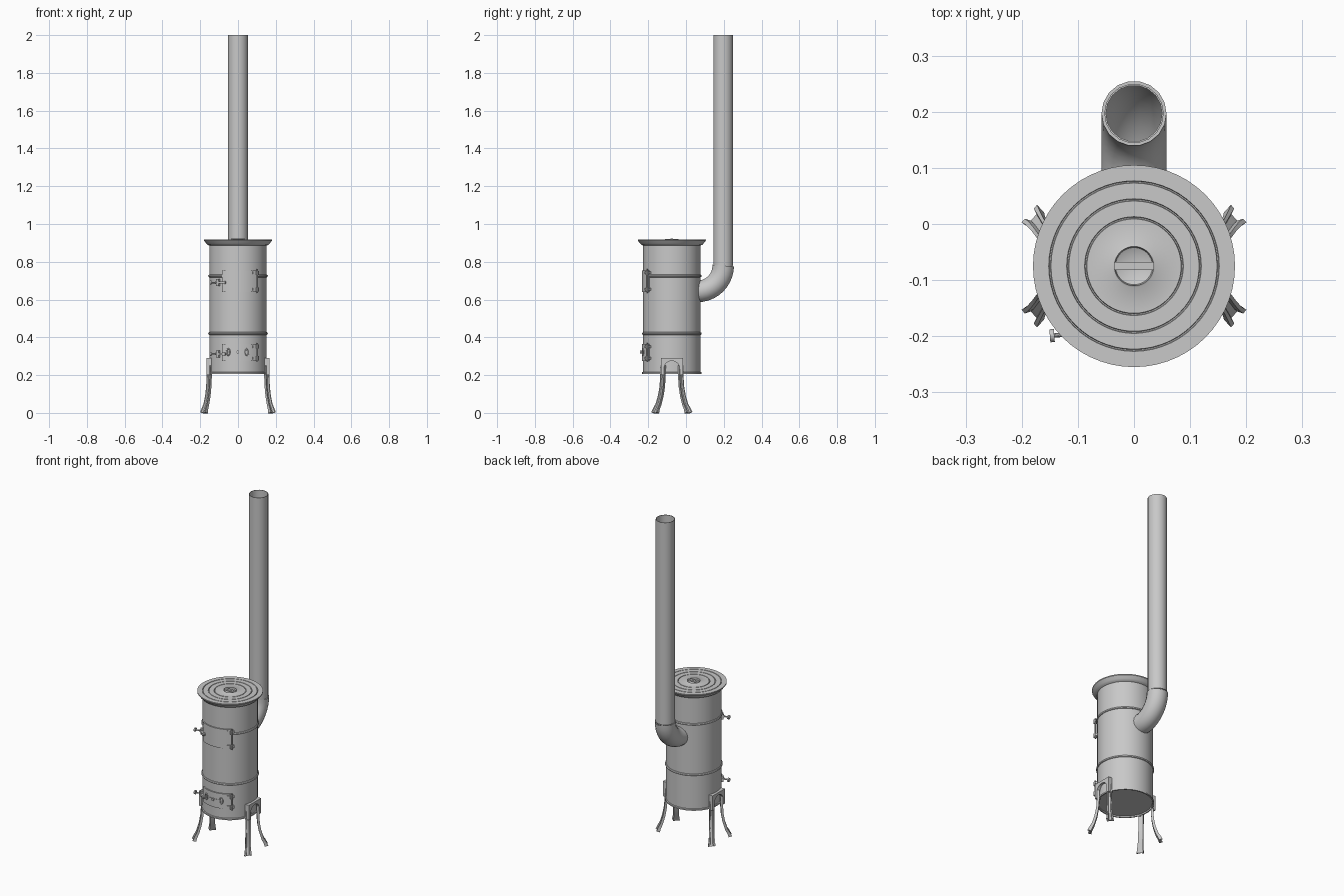
import bpy, bmesh, math
from mathutils import Vector

cube = bpy.data.objects.get("Cube")
if cube:
    bpy.data.objects.remove(cube)

iron = bpy.data.materials.new("grey_iron")
iron.use_nodes = True
iron.diffuse_color = (0.58, 0.58, 0.58, 1)
iron.node_tree.nodes["Principled BSDF"].inputs["Base Color"].default_value = (0.58, 0.58, 0.58, 1)

CY = -0.075      # y of the stove body axis
R = 0.152        # body radius
TAU = math.tau


def finish(name, bm):
    bmesh.ops.recalc_face_normals(bm, faces=bm.faces)
    mesh = bpy.data.meshes.new(name)
    bm.to_mesh(mesh)
    bm.free()
    obj = bpy.data.objects.new(name, mesh)
    bpy.context.collection.objects.link(obj)
    mesh.materials.append(iron)
    bpy.ops.object.select_all(action='DESELECT')
    obj.select_set(True)
    bpy.context.view_layer.objects.active = obj
    bpy.ops.object.shade_smooth_by_angle(angle=math.radians(35))
    return obj


def skin(bm, rings, loop=False):
    """Bridge consecutive closed rings of points with quads."""
    rows = [[bm.verts.new(p) for p in ring] for ring in rings]
    pairs = list(zip(rows, rows[1:])) + ([(rows[-1], rows[0])] if loop else [])
    for a, b in pairs:
        n = len(a)
        for i in range(n):
            bm.faces.new((a[i], a[(i + 1) % n], b[(i + 1) % n], b[i]))
    return rows


def lathe(name, profile, cy=CY, segs=48, loop=False):
    bm = bmesh.new()
    skin(bm, [[(r * math.cos(TAU * i / segs), cy + r * math.sin(TAU * i / segs), z)
               for i in range(segs)] for r, z in profile], loop)
    bmesh.ops.remove_doubles(bm, verts=bm.verts, dist=1e-5)
    return finish(name, bm)


def sweep(name, path, section, side, scales=None, caps=True):
    """Sweep a section along a path, keeping one axis fixed."""
    path, side = [Vector(p) for p in path], Vector(side).normalized()
    rings = []
    for i, p in enumerate(path):
        t = (path[min(i + 1, len(path) - 1)] - path[max(i - 1, 0)]).normalized()
        out = t.cross(side).normalized()
        s = scales[i] if scales else 1
        rings.append([p + (side * u + out * v) * s for u, v in section])
    bm = bmesh.new()
    rows = skin(bm, rings)
    if caps:
        bm.faces.new(rows[0])
        bm.faces.new(rows[-1])
    return finish(name, bm)


def circle(r, n):
    return [(r * math.cos(TAU * i / n), r * math.sin(TAU * i / n)) for i in range(n)]


def rod(name, p, q, r, n=10):
    d = Vector(q) - Vector(p)
    return sweep(name, [p, q], circle(r, n), d.orthogonal())


def on_body(a, r, z):
    """Point at angle a around the body, from the front towards +x."""
    return Vector((r * math.sin(a), CY - r * math.cos(a), z))


def arc_plate(name, a0, a1, r0, r1, z0, z1, steps=12):
    bm = bmesh.new()
    rings = []
    for i in range(steps + 1):
        a = a0 + (a1 - a0) * i / steps
        rings.append([on_body(a, r0, z0), on_body(a, r1, z0), on_body(a, r1, z1), on_body(a, r0, z1)])
    rows = skin(bm, rings)
    bm.faces.new(rows[0])
    bm.faces.new(rows[-1])
    return finish(name, bm)


# Drum body with bottom rim and hoops
lathe("body", [(0, 0.214), (R - 0.004, 0.214), (R - 0.002, 0.207), (R + 0.005, 0.207),
               (R + 0.005, 0.215), (R, 0.217), (R, 0.9), (0, 0.9)])
for label, z in (("lower", 0.42), ("upper", 0.725)):
    lathe(label + "_hoop", [(R - 0.002 + u, z + v) for u, v in circle(0.008, 8)], loop=True)

# Top plate with concentric grooves and a dished centre
TOP = 0.918
plate = [(0, 0.905), (0.02, 0.906), (0.033, 0.912), (0.035, TOP + 0.002), (0.038, TOP)]
for r in (0.086, 0.118, 0.15):
    plate += [(r - 0.002, TOP), (r - 0.001, TOP - 0.004), (r + 0.001, TOP - 0.004), (r + 0.002, TOP)]
plate += [(0.18, TOP), (0.18, 0.912), (0.168, 0.897), (0.16, 0.889), (0.148, 0.885)]
lathe("top_plate", plate, segs=56)
sweep("lid_handle", [(-0.036, CY, 0.918), (0.036, CY, 0.918)],
      [(-0.007, -0.004), (0.007, -0.004), (0.007, 0.005), (-0.007, 0.005)], (0, 1, 0))

# Chimney pipe and elbow
PY, EZ, BEND = 0.197, 0.78, 0.137
lathe("chimney_pipe", [(0.058, EZ), (0.053, EZ), (0.053, 2.0), (0.05, 2.0), (0.05, EZ - 0.01)],
      cy=PY, segs=18)
bend = [(0, 0.04, EZ - BEND)]
for i in range(11):
    t = math.pi / 2 * i / 10
    bend.append((0, PY - BEND + BEND * math.sin(t), EZ - BEND * math.cos(t)))
sweep("chimney_elbow", bend, circle(0.058, 18), (1, 0, 0), caps=False)


# Doors with hinges and latches
def door(label, z0, z1, latch_z):
    arc_plate(label + "_door", -0.57, 0.68, R - 0.004, R + 0.007, z0, z1)
    hinge = 0.66
    rod(label + "_hinge_pin", on_body(hinge, 0.166, z0 - 0.004), on_body(hinge, 0.166, z1 + 0.006), 0.004)
    for k, z in enumerate((z0 + 0.014, z1 - 0.014)):
        rod(f"{label}_hinge_barrel_{k}", on_body(hinge, 0.168, z - 0.011), on_body(hinge, 0.168, z + 0.011), 0.008)
        arc_plate(f"{label}_hinge_strap_{k}", 0.5, 0.75, R - 0.002, R + 0.012, z - 0.007, z + 0.007, 4)
    arc_plate(label + "_latch_keeper", -0.78, -0.67, R - 0.004, R + 0.014, latch_z - 0.018, latch_z + 0.018, 3)
    arc_plate(label + "_latch_bar", -0.8, -0.42, R + 0.006, R + 0.018, latch_z - 0.006, latch_z + 0.006, 5)
    rod(label + "_latch_pivot", on_body(-0.46, R, latch_z), on_body(-0.46, R + 0.021, latch_z), 0.009)
    tip = Vector((-0.146, -0.199, latch_z))
    start = on_body(-0.74, R + 0.012, latch_z)
    rod(label + "_latch_stem", start, tip, 0.004)
    d = (tip - start).normalized() * 0.004
    rod(label + "_latch_knob", tip - d, tip + d, 0.012, 12)


door("fire", 0.64, 0.755, 0.69)
door("ash", 0.275, 0.365, 0.312)

# Air vents on the ash door
for k, x in enumerate((-0.049, 0.045)):
    a = math.asin(x / R)
    side = Vector((math.cos(a), math.sin(a), 0))
    centre = on_body(a, R + 0.008, 0.322)
    bm = bmesh.new()
    rings = []
    for i in range(20):
        t = TAU * i / 20
        rings.append([centre + side * math.cos(t) * (0.009 + u) + Vector((0, 0, math.sin(t) * (0.017 + u)))
                      + side.cross(Vector((0, 0, 1))) * v for u, v in circle(0.0035, 6)])
    skin(bm, rings, True)
    finish(f"vent_frame_{k}", bm)
arc_plate("vent_slider", -0.17, 0.15, R, R + 0.01, 0.317, 0.327, 4)
rod("vent_knob", on_body(-0.01, R, 0.322), on_body(-0.01, R + 0.016, 0.322), 0.008, 12)

# Arched side brackets, each carrying two splayed legs
channel = [(-0.017, -0.007), (0.017, -0.007), (0.019, 0.011), (0.011, 0.011),
           (0.007, 0.001), (-0.007, 0.001), (-0.011, 0.011), (-0.019, 0.011)]
leg_path = [(0.15, 0.045, 0.25), (0.151, 0.046, 0.19), (0.153, 0.049, 0.14), (0.158, 0.057, 0.09),
            (0.166, 0.069, 0.045), (0.174, 0.081, 0.018), (0.178, 0.086, 0)]
for sx, sname in ((1, "left"), (-1, "right")):
    arch = [(0.042 * math.cos(math.pi * i / 12), 0.233 + 0.042 * math.sin(math.pi * i / 12))
            for i in range(13)]
    outline = [(0.042, 0.2)] + arch + [(-0.042, 0.2), (-0.058, 0.2), (-0.058, 0.29), (0.058, 0.29), (0.058, 0.2)]
    bm = bmesh.new()
    rows = skin(bm, [[(sx * x, CY + u, v) for u, v in outline] for x in (0.14, 0.166)])
    bm.faces.new(rows[0])
    bm.faces.new(rows[1])
    finish(sname + "_leg_bracket", bm)
    for sy, yname in ((-1, "front"), (1, "back")):
        path = [(sx * x, CY + sy * y, z) for x, y, z in leg_path]
        # channel opens away from the body
        side = Vector((-sy * 0.66, sx * 0.75, 0)) * sx * sy
        out = Vector((0, 0, -1)).cross(side)
        if out.x * sx < 0:
            side = -side
        sweep(f"{yname}_{sname}_leg", path, channel, side,
              [0.75, 0.75, 0.75, 0.78, 0.82, 0.95, 1.1])
